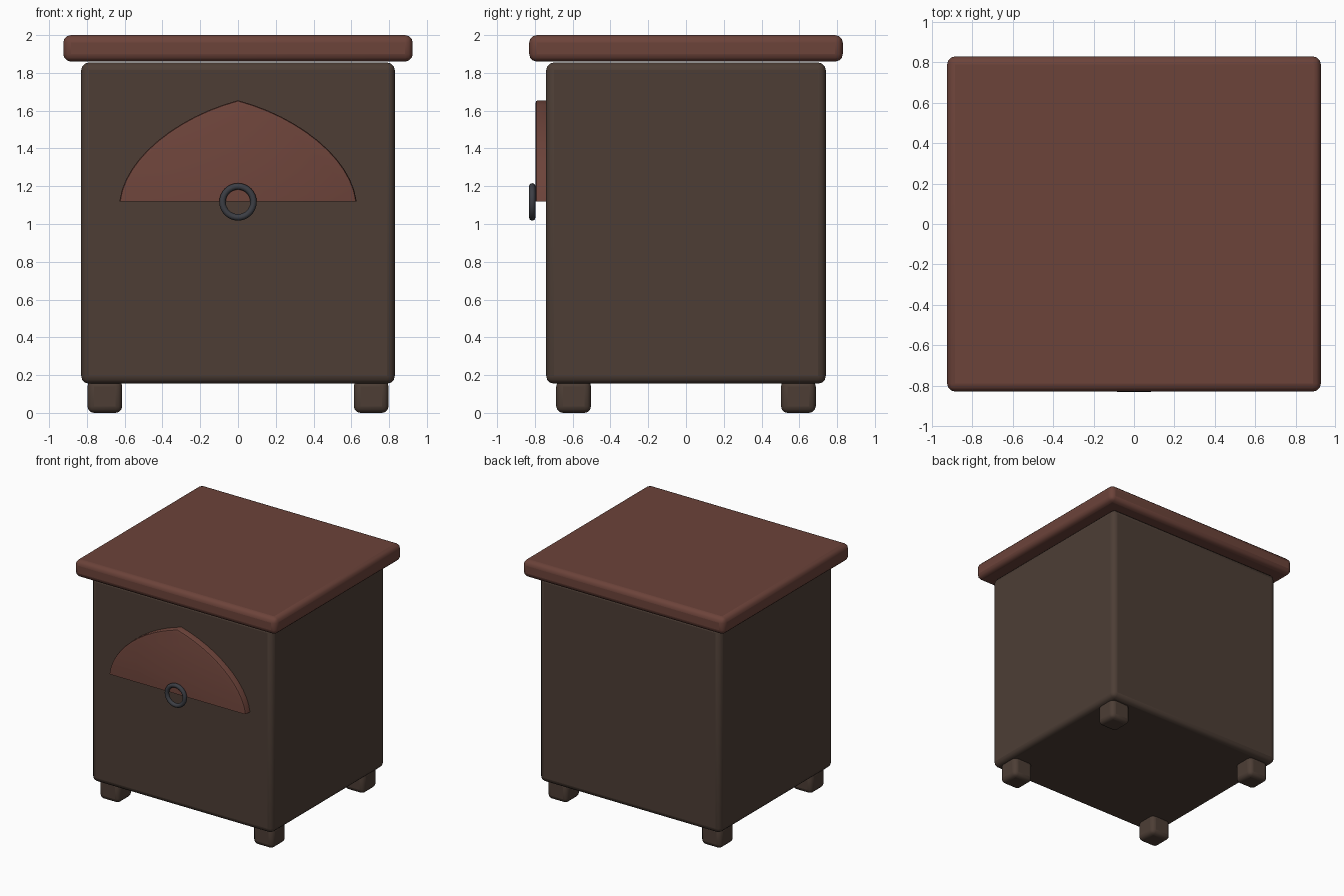
import bpy, bmesh, math
from mathutils import Vector, geometry

if "Cube" in bpy.data.objects:
    bpy.data.objects.remove(bpy.data.objects["Cube"])


def material(name, rgb):
    m = bpy.data.materials.new(name)
    m.diffuse_color = (*rgb, 1)
    m.use_nodes = True
    m.node_tree.nodes["Principled BSDF"].inputs["Base Color"].default_value = m.diffuse_color
    return m


RED = material("red_wood", (0.15, 0.056, 0.042))
DARK = material("dark_wood", (0.074, 0.048, 0.036))
IRON = material("iron", (0.045, 0.048, 0.058))


def smooth(obj):
    bpy.ops.object.select_all(action='DESELECT')
    obj.select_set(True)
    bpy.context.view_layer.objects.active = obj
    bpy.ops.object.shade_smooth_by_angle(angle=math.radians(35))


def rounded_box(name, lo, hi, bevel, mat):
    lo, hi = Vector(lo), Vector(hi)
    bpy.ops.mesh.primitive_cube_add(size=1, location=(lo + hi) / 2)
    obj = bpy.context.object
    obj.name = name
    obj.scale = hi - lo
    bpy.ops.object.transform_apply(location=False, rotation=False, scale=True)
    mod = obj.modifiers.new("bevel", 'BEVEL')
    mod.width, mod.segments = bevel, 3
    obj.data.materials.append(mat)
    smooth(obj)
    return obj


# Cabinet body and lid
rounded_box("body", (-0.83, -0.74, 0.155), (0.83, 0.74, 1.855), 0.04, DARK)
rounded_box("lid", (-0.925, -0.83, 1.86), (0.925, 0.83, 2.0), 0.04, RED)

# Four block feet
for sx, side in ((-1, "left"), (1, "right")):
    for sy, end in ((-1, "front"), (1, "back")):
        cx, cy = sx * 0.705, sy * 0.595
        rounded_box(f"{end}_{side}_foot", (cx - 0.092, cy - 0.092, 0),
                    (cx + 0.092, cy + 0.092, 0.175), 0.035, DARK)

# Pointed-arch front panel: mirrored curve, extruded, with a softened front rim
half = [(p.x, p.y) for p in geometry.interpolate_bezier(
    Vector((0.628, 1.12)), Vector((0.6, 1.35)),
    Vector((0.32, 1.57)), Vector((0, 1.655)), 13)]
outline = half + [(-x, z) for x, z in reversed(half[:-1])]
bm = bmesh.new()
front = [bm.verts.new((x, -0.797, z)) for x, z in outline]
back = [bm.verts.new((x, -0.72, z)) for x, z in outline]
bm.faces.new(front)
bm.faces.new(back[::-1])
n = len(outline)
for i in range(n):
    j = (i + 1) % n
    bm.faces.new((front[j], front[i], back[i], back[j]))
bmesh.ops.recalc_face_normals(bm, faces=bm.faces[:])
rim = [bm.edges.get((front[i], front[i + 1])) for i in range(n - 1)]
bmesh.ops.bevel(bm, geom=rim, offset=0.015, segments=2, profile=0.5, affect='EDGES')
mesh = bpy.data.meshes.new("arch_panel")
bm.to_mesh(mesh)
bm.free()
panel = bpy.data.objects.new("arch_panel", mesh)
bpy.context.collection.objects.link(panel)
mesh.materials.append(RED)
smooth(panel)

# Ring pull
bpy.ops.mesh.primitive_torus_add(major_radius=0.082, minor_radius=0.017,
                                 major_segments=32, minor_segments=12,
                                 location=(0, -0.814, 1.117),
                                 rotation=(math.pi / 2, 0, 0))
ring = bpy.context.object
ring.name = "ring_pull"
ring.data.materials.append(IRON)
smooth(ring)
